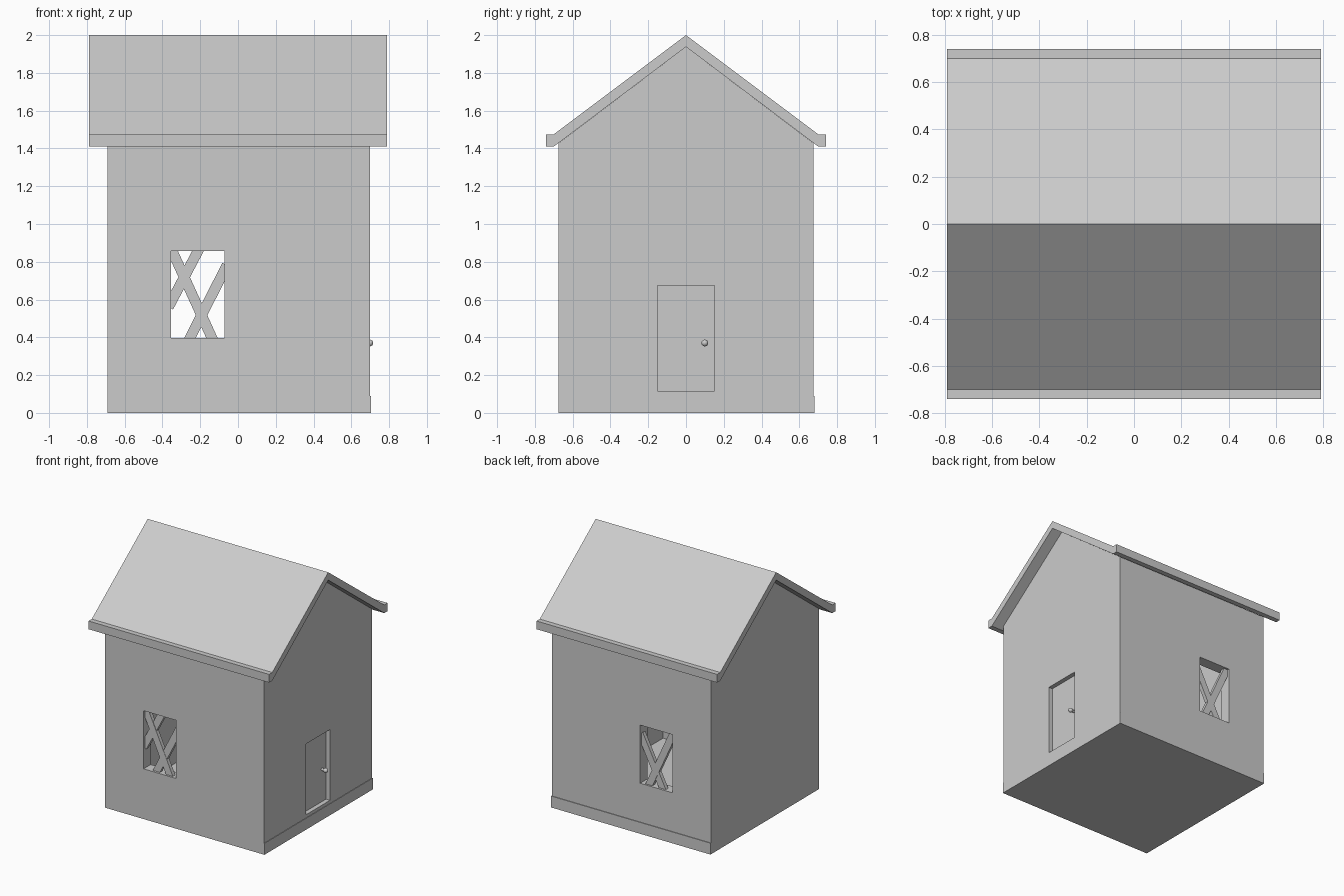
import bpy, bmesh, math
from mathutils import Vector, Matrix

if "Cube" in bpy.data.objects:
    bpy.data.objects.remove(bpy.data.objects["Cube"])

grey = bpy.data.materials.new("light_grey")
grey.diffuse_color = (0.6, 0.6, 0.6, 1)
grey.use_nodes = True
grey.node_tree.nodes["Principled BSDF"].inputs["Base Color"].default_value = grey.diffuse_color


def finish(name, bm):
    bmesh.ops.recalc_face_normals(bm, faces=bm.faces)
    me = bpy.data.meshes.new(name)
    bm.to_mesh(me)
    bm.free()
    me.materials.append(grey)
    ob = bpy.data.objects.new(name, me)
    bpy.context.collection.objects.link(ob)
    return ob


def box(name, x0, x1, y0, y1, z0, z1):
    bm = bmesh.new()
    m = (Matrix.Translation(((x0 + x1) / 2, (y0 + y1) / 2, (z0 + z1) / 2))
         @ Matrix.Diagonal((x1 - x0, y1 - y0, z1 - z0, 1)))
    bmesh.ops.create_cube(bm, size=1, matrix=m)
    return finish(name, bm)


def prism(name, profile, x0, x1):
    """Extrude a (y, z) profile along x."""
    bm = bmesh.new()
    f = bm.faces.new([bm.verts.new((x0, y, z)) for y, z in profile])
    r = bmesh.ops.extrude_face_region(bm, geom=[f])
    vs = [v for v in r["geom"] if isinstance(v, bmesh.types.BMVert)]
    bmesh.ops.translate(bm, verts=vs, vec=(x1 - x0, 0, 0))
    return finish(name, bm)


def cut(target, cutter):
    mod = target.modifiers.new("cut", 'BOOLEAN')
    mod.operation = 'DIFFERENCE'
    mod.solver = 'EXACT'
    mod.object = cutter
    bpy.context.view_layer.objects.active = target
    bpy.ops.object.modifier_apply(modifier=mod.name)
    bpy.data.objects.remove(cutter)


def bar(name, a, b, y, width=0.055, depth=0.03):
    """Diagonal bar between two (x, z) points, run slightly into the frame."""
    a, b = Vector((a[0], y, a[1])), Vector((b[0], y, b[1]))
    d = b - a
    bm = bmesh.new()
    m = (Matrix.Translation((a + b) / 2)
         @ Matrix.Rotation(math.atan2(d.x, d.z), 4, 'Y')
         @ Matrix.Diagonal((width, depth, d.length + 0.06, 1)))
    bmesh.ops.create_cube(bm, size=1, matrix=m)
    return finish(name, bm)


# Hollow walls with aligned front and back windows and a doorway
walls = box("walls", -0.69, 0.70, -0.675, 0.675, 0.0, 1.41)
cut(walls, box("room_cutter", -0.60, 0.61, -0.585, 0.585, 0.09, 1.5))
cut(walls, box("window_cutter", -0.354, -0.072, -1, 1, 0.397, 0.857))
cut(walls, box("door_cutter", 0.5, 1, -0.15, 0.15, 0.115, 0.675))

# Base slab, barely proud of the walls
box("base_slab", -0.69, 0.704, -0.675, 0.68, 0.0, 0.09)

# Gable block closing the room under the roof
prism("gable", [(-0.675, 1.41), (0.675, 1.41), (0.675, 1.428),
                (0, 1.938), (-0.675, 1.428)], -0.69, 0.70)

# Roof with flat eave lips
half = [(0.74, 1.475), (0.74, 1.41), (0.70, 1.41)]
outer = [(0, 2.0), (0.70, 1.475)] + half
left = [(-y, z) for y, z in reversed(outer[1:])]
prism("roof", outer + [(0, 1.938)] + left, -0.79, 0.79)

# Diagonal window bars
long_bar = ((-0.345, 0.85), (-0.138, 0.397))
low_bar = ((-0.072, 0.755), (-0.254, 0.397))
high_bar = ((-0.212, 0.857), (-0.354, 0.587))
for i, (a, b) in enumerate((long_bar, low_bar, high_bar)):
    bar("front_window_bar_%d" % i, a, b, -0.645 + 0.002 * i)
for i, (a, b) in enumerate((long_bar, low_bar)):
    bar("back_window_bar_%d" % i, a, b, 0.645 - 0.002 * i)

# Recessed door and round knob on a short stem
box("door", 0.615, 0.665, -0.15, 0.15, 0.115, 0.675)
bm = bmesh.new()
turn = Matrix.Rotation(math.pi / 2, 4, 'Y')
bmesh.ops.create_cone(bm, cap_ends=True, segments=16, radius1=0.01, radius2=0.01,
                      depth=0.04, matrix=Matrix.Translation((0.68, 0.10, 0.37)) @ turn)
bmesh.ops.create_uvsphere(bm, u_segments=16, v_segments=8, radius=0.018,
                          matrix=Matrix.Translation((0.698, 0.10, 0.37)) @ turn)
knob = finish("door_knob", bm)
bpy.ops.object.select_all(action='DESELECT')
knob.select_set(True)
bpy.context.view_layer.objects.active = knob
bpy.ops.object.shade_smooth_by_angle()
